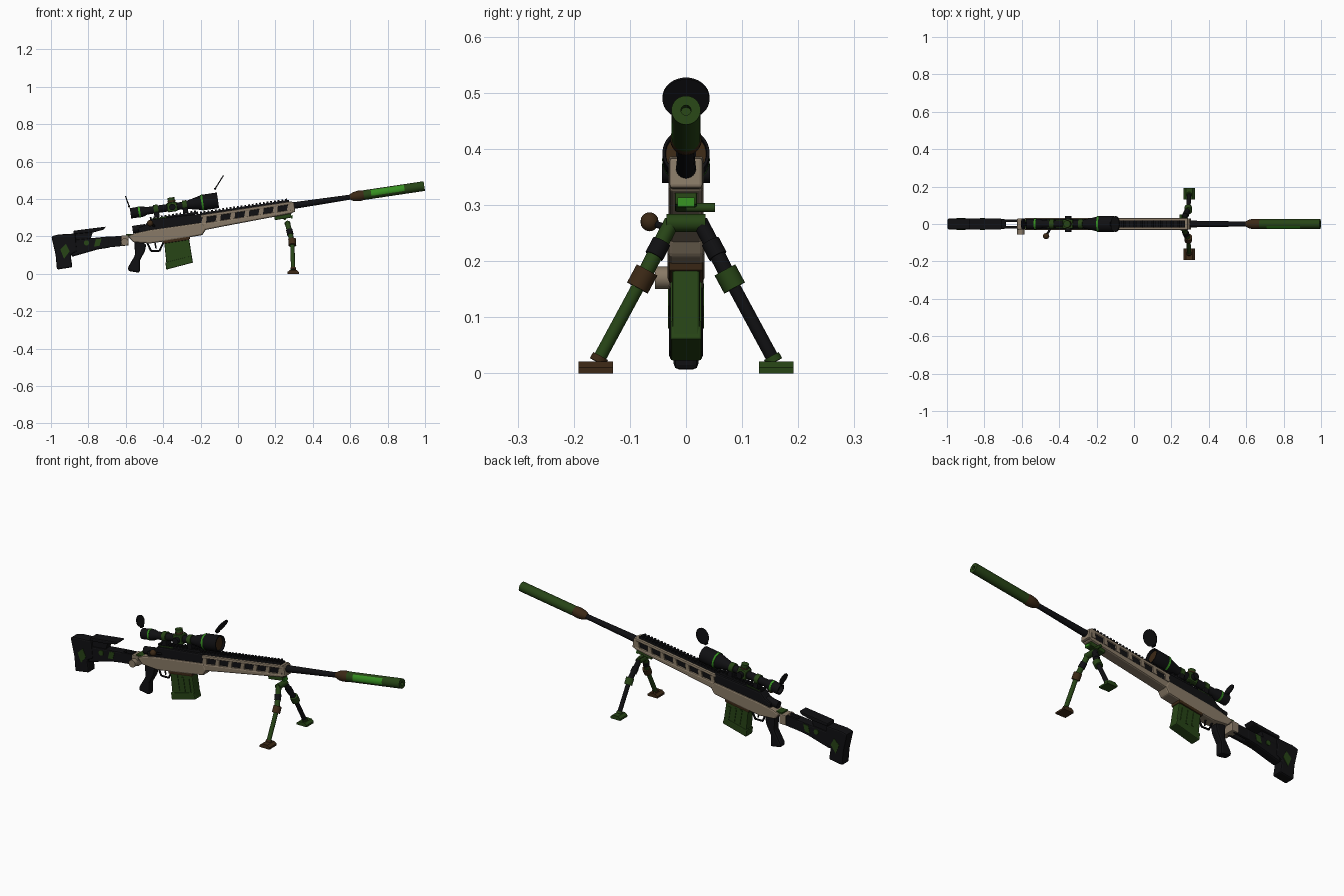
import bpy
import bmesh
from math import cos, sin, pi, radians
from mathutils import Vector

default = bpy.data.objects.get("Cube")
if default:
    bpy.data.objects.remove(default)

TILT = radians(8.5)
BORE = 0.32


def material(name, color):
    mat = bpy.data.materials.new(name)
    mat.use_nodes = True
    mat.diffuse_color = (*color, 1)
    shader = mat.node_tree.nodes["Principled BSDF"]
    shader.inputs["Base Color"].default_value = (*color, 1)
    shader.inputs["Roughness"].default_value = 0.7
    return mat


black = material("matte black", (.005, .005, .006))
green = material("dark green", (.02, .058, .008))
bright = material("bright green", (.035, .27, .014))
tan = material("tan", (.25, .195, .135))
brown = material("dark brown", (.045, .022, .008))


def bore_point(u, v, y=0.0):
    """Point given along and above the tilted bore line."""
    return Vector((u * cos(TILT) - v * sin(TILT), y,
                   BORE + u * sin(TILT) + v * cos(TILT)))


def world_point(x, z, y=0.0):
    return Vector((x, y, z))


def finish(name, bm, mat, smooth=False, bevel=0.0):
    bmesh.ops.recalc_face_normals(bm, faces=bm.faces)
    mesh = bpy.data.meshes.new(name)
    bm.to_mesh(mesh)
    bm.free()
    mesh.materials.append(mat)
    obj = bpy.data.objects.new(name, mesh)
    bpy.context.collection.objects.link(obj)
    if bevel:
        mod = obj.modifiers.new("Bevel", "BEVEL")
        mod.width = bevel
        mod.segments = 2
        mod.limit_method = "ANGLE"
    if smooth:
        bpy.ops.object.select_all(action="DESELECT")
        bpy.context.view_layer.objects.active = obj
        obj.select_set(True)
        bpy.ops.object.shade_smooth_by_angle(angle=radians(35))
    return obj


def slab(name, points, half, mat, place=bore_point, y=0.0, bevel=0.0):
    """Side profile extruded across the width."""
    bm = bmesh.new()
    face = bm.faces.new([bm.verts.new(place(a, b, y - half)) for a, b in points])
    extruded = bmesh.ops.extrude_face_region(bm, geom=[face])["geom"]
    verts = [g for g in extruded if isinstance(g, bmesh.types.BMVert)]
    bmesh.ops.translate(bm, verts=verts, vec=(0, 2 * half, 0))
    return finish(name, bm, mat, bevel=bevel)


def block(name, a0, a1, b0, b1, half, mat, **options):
    corners = [(a0, b0), (a1, b0), (a1, b1), (a0, b1)]
    return slab(name, corners, half, mat, **options)


def turned(name, origin, direction, profile, mat, sides=24):
    """Solid of revolution: profile holds (distance, radius) pairs."""
    turn = Vector(direction).to_track_quat("Z", "Y")
    bm = bmesh.new()
    rings = []
    for dist, radius in profile:
        ring = []
        for i in range(sides):
            angle = 2 * pi * i / sides
            local = Vector((radius * cos(angle), radius * sin(angle), dist))
            ring.append(bm.verts.new(Vector(origin) + turn @ local))
        rings.append(ring)
    for low, high in zip(rings, rings[1:]):
        for i in range(sides):
            j = (i + 1) % sides
            bm.faces.new((low[i], low[j], high[j], high[i]))
    bm.faces.new(rings[0])
    bm.faces.new(rings[-1])
    return finish(name, bm, mat, smooth=True)


def rod(name, start, end, radius, mat, sides=16):
    span = Vector(end) - Vector(start)
    return turned(name, start, span, [(0, radius), (span.length, radius)], mat, sides)


def rail(name, start, end, base, mat, half):
    """Toothed accessory rail."""
    outline, pitch, u = [(start, base)], .02, start
    while u + pitch < end:
        outline += [(u, base + .012), (u, base + .02),
                    (u + pitch / 2, base + .02), (u + pitch / 2, base + .012)]
        u += pitch
    outline += [(u, base + .012), (u, base)]
    return slab(name, outline, half, mat)


along = bore_point(1, 0) - bore_point(0, 0)
upward = bore_point(0, 1) - bore_point(0, 0)

# Barrel and suppressor
turned("barrel", bore_point(0, 0), along,
       [(-.2, .02), (.3, .018), (.62, .013)], black)
turned("suppressor_collar", bore_point(0, 0), along,
       [(.605, .015), (.625, .024), (.65, .028), (.665, .028), (.685, .025)], brown)
suppressor = turned("suppressor", bore_point(0, 0), along,
                    [(.68, .026), (.72, .026), (.9, .026), (1.007, .026),
                     (1.007, .009), (.98, .009)], green, 32)
suppressor.data.materials.append(bright)
for face in suppressor.data.polygons:
    if .74 < face.center.x < .88 and face.normal.y < -.55 and face.normal.z > -.4:
        face.material_index = 1

# Handguard: open frame around a dark core
slab("handguard_lower", [(-.2, -.06), (-.1, -.055), (.29, -.04), (.3, -.02),
                         (-.2, -.02)], .031, tan, bevel=.008)
block("handguard_upper", -.2, .295, .008, .024, .031, tan, bevel=.005)
block("handguard_core", -.2, .28, -.03, .015, .023, black)
for i in range(7):
    u = -.19 + i * .077
    slab("handguard_post", [(u - .012, -.022), (u + .014, -.022), (u + .022, .01),
                            (u, .01)], .031, tan)
block("handguard_nose", .285, .305, -.035, .02, .03, tan, bevel=.006)
rail("handguard_rail", -.2, .29, .022, black, .018)

# Receiver, bolt and chassis
slab("receiver", [(-.54, -.035), (-.19, -.04), (-.19, .03), (-.47, .04), (-.5, .015),
                  (-.54, .005)], .028, black, bevel=.008)
rail("receiver_rail", -.47, -.2, .032, black, .018)
block("rail_paint", -.46, -.38, .033, .043, .021, green)
rod("bolt_shroud", bore_point(-.57, 0), bore_point(-.5, 0), .02, black)
bolt_ball = Vector((-.47, -.065, .27))
rod("bolt_arm", bore_point(-.45, 0, -.02), bolt_ball, .006, black)
turned("bolt_knob", bolt_ball - Vector((0, .016, 0)), (0, 1, 0),
       [(.016 - .016 * cos(pi * i / 8), .001 + .016 * sin(pi * i / 8))
        for i in range(9)], brown)
slab("chassis", [(-.59, .2), (-.55, .218), (-.47, .235), (-.19, .275), (-.17, .24),
                 (-.19, .207), (-.26, .195), (-.4, .172), (-.47, .162), (-.56, .168)],
     .033, tan, world_point, bevel=.008)
block("stock_hinge", -.625, -.585, .15, .205, .03, tan, place=world_point, bevel=.005)
rod("hinge_knob", (-.605, -.055, .17), (-.605, 0, .17), .02, tan)
block("hinge_paint", -.6, -.56, .2, .212, .025, green, place=world_point)

# Magazine, trigger and grip
slab("magazine_well", [(-.405, .195), (-.255, .21), (-.258, .182), (-.402, .16)],
     .031, brown, world_point, bevel=.004)
slab("magazine", [(-.396, .18), (-.263, .195), (-.242, .065), (-.38, .03)],
     .025, green, world_point, bevel=.005)
slab("magazine_base", [(-.389, .06), (-.25, .095), (-.24, .06), (-.383, .022)],
     .028, green, world_point, bevel=.004)
for i in range(3):
    x = -.36 + i * .035
    slab("magazine_rib", [(x, .16), (x + .012, .163), (x + .025, .085), (x + .013, .082)],
         .028, green, world_point)
guard = [(-.485, .165), (-.465, .122), (-.42, .122), (-.4, .165)]
for (x0, z0), (x1, z1) in zip(guard, guard[1:]):
    rod("trigger_guard", (x0, 0, z0), (x1, 0, z1), .005, black, 8)
rod("trigger", (-.445, 0, .17), (-.438, 0, .135), .004, black, 8)
slab("grip", [(-.555, .175), (-.49, .16), (-.498, .12), (-.525, .07), (-.525, .005),
              (-.588, .015), (-.588, .035), (-.55, .1)],
     .022, black, world_point, bevel=.01)

# Stock with twin arms, cheek rest and butt
slab("stock_body", [(-.89, .18), (-.685, .2), (-.685, .14), (-.75, .13), (-.89, .09)],
     .026, black, world_point, bevel=.008)
for side in (-1, 1):
    slab("stock_arm", [(-.7, .197), (-.6, .205), (-.6, .15), (-.7, .14)],
         .007, black, world_point, y=side * .018, bevel=.003)
    slab("stock_paint", [(-.76, .185), (-.73, .188), (-.74, .15), (-.77, .145)],
         .002, green, world_point, y=side * .026)
    rod("stock_wheel", (-.81, side * .02, .165), (-.81, side * .031, .165), .014, green)
    slab("butt_paint", [(-.95, .13), (-.92, .16), (-.9, .12), (-.93, .08)],
         .002, green, world_point, y=side * .03)
slab("cheek_riser", [(-.88, .17), (-.79, .18), (-.77, .24), (-.88, .225)],
     .02, black, world_point)
slab("cheek_rest", [(-.88, .212), (-.77, .222), (-.72, .235), (-.705, .252), (-.88, .23)],
     .03, black, world_point, bevel=.005)
slab("butt", [(-.998, .2), (-.96, .21), (-.87, .215), (-.86, .12), (-.895, .1),
              (-.885, .035), (-.968, .022), (-.975, .1)],
     .03, black, world_point, bevel=.008)

# Scope, mounts and flip-up caps
SIGHT = .088
turned("scope", bore_point(0, SIGHT), along,
       [(-.55, .02), (-.568, .022), (-.568, .028), (-.5, .028), (-.48, .02), (-.27, .02),
        (-.2, .036), (-.175, .042), (-.095, .042), (-.095, .037), (-.11, .036)], black, 32)
for u, radius in ((-.525, .0295), (-.185, .0425)):
    rod("scope_band", bore_point(u, SIGHT), bore_point(u + .01, SIGHT), radius, bright, 32)
rod("front_lens", bore_point(-.112, SIGHT), bore_point(-.108, SIGHT), .036, brown)
for u in (-.43, -.275):
    rod("scope_ring", bore_point(u - .012, SIGHT), bore_point(u + .012, SIGHT), .026, green)
    block("scope_mount", u - .014, u + .014, .045, .075, .022, black, bevel=.003)
block("turret_housing", -.37, -.315, SIGHT - .025, SIGHT + .025, .025, green, bevel=.006)
rod("top_turret", bore_point(-.342, SIGHT), bore_point(-.342, SIGHT + .052), .019, green)
rod("top_turret_band", bore_point(-.342, SIGHT + .028), bore_point(-.342, SIGHT + .036),
    .021, brown)
rod("side_turrets", bore_point(-.342, SIGHT, -.043), bore_point(-.342, SIGHT, .043),
    .017, black)
for name, center, normal, radius in (
        ("front_cap", (-.1, 0, .49), (.845, 0, -.53), .042),
        ("rear_cap", (-.592, 0, .388), (.94, 0, .34), .03)):
    offset = Vector(normal) * .003
    rod(name, Vector(center) - offset, Vector(center) + offset, radius, black, 32)
    hinge = Vector(center) - Vector((-normal[2], 0, normal[0])) * radius
    rod(name + "_hinge", hinge - Vector((0, .01, 0)), hinge + Vector((0, .01, 0)),
        .006, black, 8)

# Bipod
block("bipod_mount", .19, .28, -.062, -.035, .02, green, bevel=.004)
block("bipod_clamp", .276, .286, -.066, -.05, .015, bright)
rod("bipod_lever", (.25, 0, .295), (.25, .052, .295), .008, green)
rod("bipod_pivot", (.265, -.035, .268), (.265, .035, .268), .016, green)
for side, leg_mat, joint_mat in ((-1, green, brown), (1, black, green)):
    hip = Vector((.265, side * .025, .27))
    knee = Vector((.29, side * .078, .168))
    ankle = Vector((.295, side * .158, .02))
    shin = (ankle - knee).normalized()
    rod("bipod_upper_leg", hip, knee, .014, leg_mat)
    rod("bipod_leg_band", hip.lerp(knee, .35), hip.lerp(knee, .6), .017, black)
    rod("bipod_knee", knee - shin * .018, knee + shin * .018, .021, joint_mat)
    rod("bipod_lower_leg", knee, ankle, .0115, leg_mat)
    rod("bipod_ankle", ankle - shin * .012, ankle, .015, joint_mat)
    slab("bipod_foot", [(.265, 0), (.325, 0), (.325, .01), (.312, .021), (.278, .021),
                        (.265, .01)], .031, joint_mat, world_point, y=side * .161)
